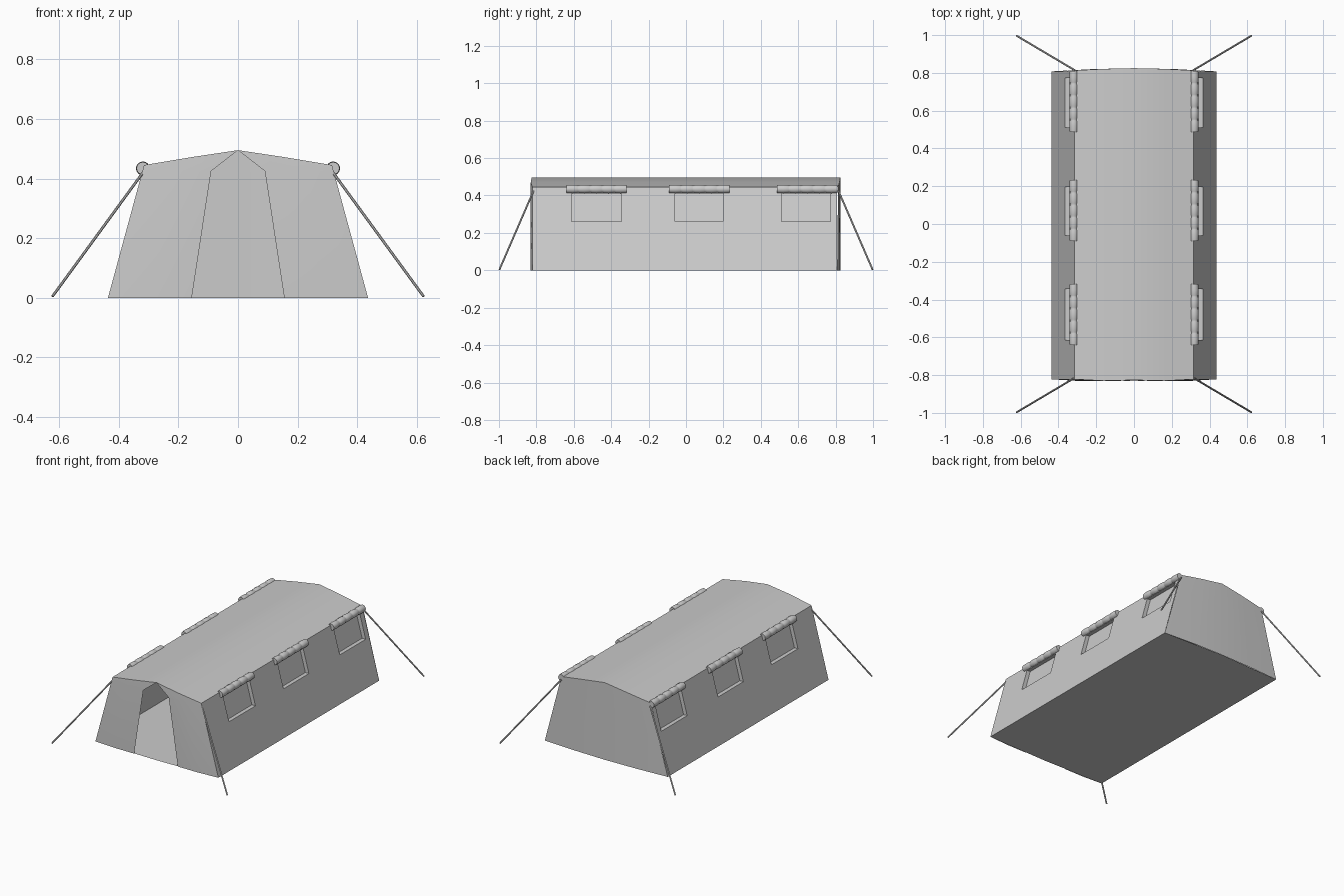
import bpy, bmesh, math
from mathutils import Vector

if "Cube" in bpy.data.objects:
    bpy.data.objects.remove(bpy.data.objects["Cube"])

Y0, Y1 = -0.822, 0.808            # front and back corners
EX, EZ, RZ, BX = 0.315, 0.445, 0.495, 0.436   # eave, ridge, base
WINDOWS = [(-0.613, -0.345), (-0.06, 0.197), (0.51, 0.772)]
WZ0, WZ1, DEPTH = 0.26, 0.41, 0.025


def finish(name, bm, smooth=True):
    me = bpy.data.meshes.new(name)
    bmesh.ops.remove_doubles(bm, verts=bm.verts, dist=1e-5)
    bm.to_mesh(me)
    bm.free()
    ob = bpy.data.objects.new(name, me)
    bpy.context.collection.objects.link(ob)
    if smooth:
        bpy.ops.object.select_all(action='DESELECT')
        ob.select_set(True)
        bpy.context.view_layer.objects.active = ob
        bpy.ops.object.shade_smooth_by_angle(angle=math.radians(30))
    return ob


def face(bm, pts, out):
    f = bm.faces.new([bm.verts.new(p) for p in pts])
    f.normal_update()
    if f.normal.dot(Vector(out)) < 0:
        f.normal_flip()


def grid(bm, rows, out):
    for a, b in zip(rows, rows[1:]):
        for i in range(len(a) - 1):
            face(bm, (a[i], a[i + 1], b[i + 1], b[i]), out)


# Side walls with recessed windows
def wall_x(z):
    return BX + (EX - BX) * z / EZ


ys = [Y0] + [v for w in WINDOWS for v in w] + [Y1]
zs = [0, WZ0, WZ1, EZ]
for s, side in ((1, "right"), (-1, "left")):
    bm = bmesh.new()
    for a, b in zip(ys, ys[1:]):
        for c, d in zip(zs, zs[1:]):
            q = [Vector((s * wall_x(z), y, z)) for y, z in ((a, c), (b, c), (b, d), (a, d))]
            if (a, b) in WINDOWS and c == WZ0:
                r = [p - Vector((s * DEPTH, 0, 0)) for p in q]
                face(bm, r, (s, 0, 0))
                dirs = [(0, 0, 1), (0, -1, 0), (0, 0, -1), (0, 1, 0)]
                for i in range(4):
                    j = (i + 1) % 4
                    face(bm, (q[i], q[j], r[j], r[i]), dirs[i])
            else:
                face(bm, q, (s, 0, 0))
    finish(side + "_wall", bm)

# Roof, front panels beside the doorway, and bulging back wall
roof, front, back = bmesh.new(), bmesh.new(), bmesh.new()
for s in (1, -1):
    f_top = [(s * EX, Y0, EZ), (s * 0.16, -0.83, 0.471), (0, -0.826, RZ)]
    b_top = [(s * EX, 0.813, EZ), (s * 0.16, 0.821, 0.471), (0, 0.825, RZ)]
    grid(roof, [f_top, b_top], (0, 0, 1))
    f_mid = [(s * wall_x(0.425), Y0, 0.425), (s * 0.205, -0.832, 0.425), (s * 0.09, -0.831, 0.425)]
    f_bot = [(s * BX, Y0, 0), (s * 0.295, -0.831, 0), (s * 0.155, -0.831, 0)]
    grid(front, [f_bot, f_mid, f_top], (0, -1, 0))
    b_bot = [(s * BX, Y1, 0), (s * 0.22, 0.82, 0), (0, 0.825, 0)]
    grid(back, [b_bot, b_top], (0, 1, 0))
finish("roof", roof)
finish("front_panels", front)
finish("back_wall", back)

# Ground sheet
bm = bmesh.new()
face(bm, [(-BX, Y0, 0), (0, -0.831, 0), (BX, Y0, 0), (BX, Y1, 0), (0, 0.825, 0), (-BX, Y1, 0)], (0, 0, -1))
finish("floor", bm, False)


# Rolled window flaps, pinched by ties
def roll(name, x, z, y0, y1, bulges=5, sides=16):
    r = 0.0225
    prof = []
    step = (y1 - y0) / bulges
    for k in range(bulges):
        for t, m in ((0.03, 0.87), (0.15, 0.98), (0.5, 1.03), (0.85, 0.98), (0.97, 0.87)):
            prof.append((y0 + step * (k + t), r * m))
    prof[0], prof[-1] = (y0, r * 0.93), (y1, r * 0.93)
    bm = bmesh.new()
    rings = []
    for y, rad in prof:
        rings.append([bm.verts.new((x + rad * math.cos(2 * math.pi * i / sides), y,
                                    z + rad * math.sin(2 * math.pi * i / sides))) for i in range(sides)])
    for a, b in zip(rings, rings[1:]):
        for i in range(sides):
            j = (i + 1) % sides
            bm.faces.new((a[i], a[j], b[j], b[i]))
    bm.faces.new(rings[0])
    bm.faces.new(rings[-1])
    bmesh.ops.recalc_face_normals(bm, faces=bm.faces)
    finish(name, bm)


# Guy ropes
def rope(name, p, q, rad=0.005):
    p, q = Vector(p), Vector(q)
    bm = bmesh.new()
    bmesh.ops.create_cone(bm, cap_ends=True, segments=8, radius1=rad, radius2=rad, depth=(q - p).length)
    rot = (q - p).to_track_quat('Z', 'Y')
    for v in bm.verts:
        v.co = rot @ v.co + (p + q) / 2
    finish(name, bm)


for s, side in ((1, "right"), (-1, "left")):
    for n, (a, b) in enumerate(((-0.64, -0.318), (-0.09, 0.232), (0.487, 0.81))):
        roll(f"{side}_flap_roll_{n + 1}", s * 0.319, 0.434, a, b)
    for e, end in ((-1, "front"), (1, "back")):
        rope(f"{end}_{side}_rope", (s * 0.315, e * 0.815, 0.425), (s * 0.622, e * 0.997, 0.005))
